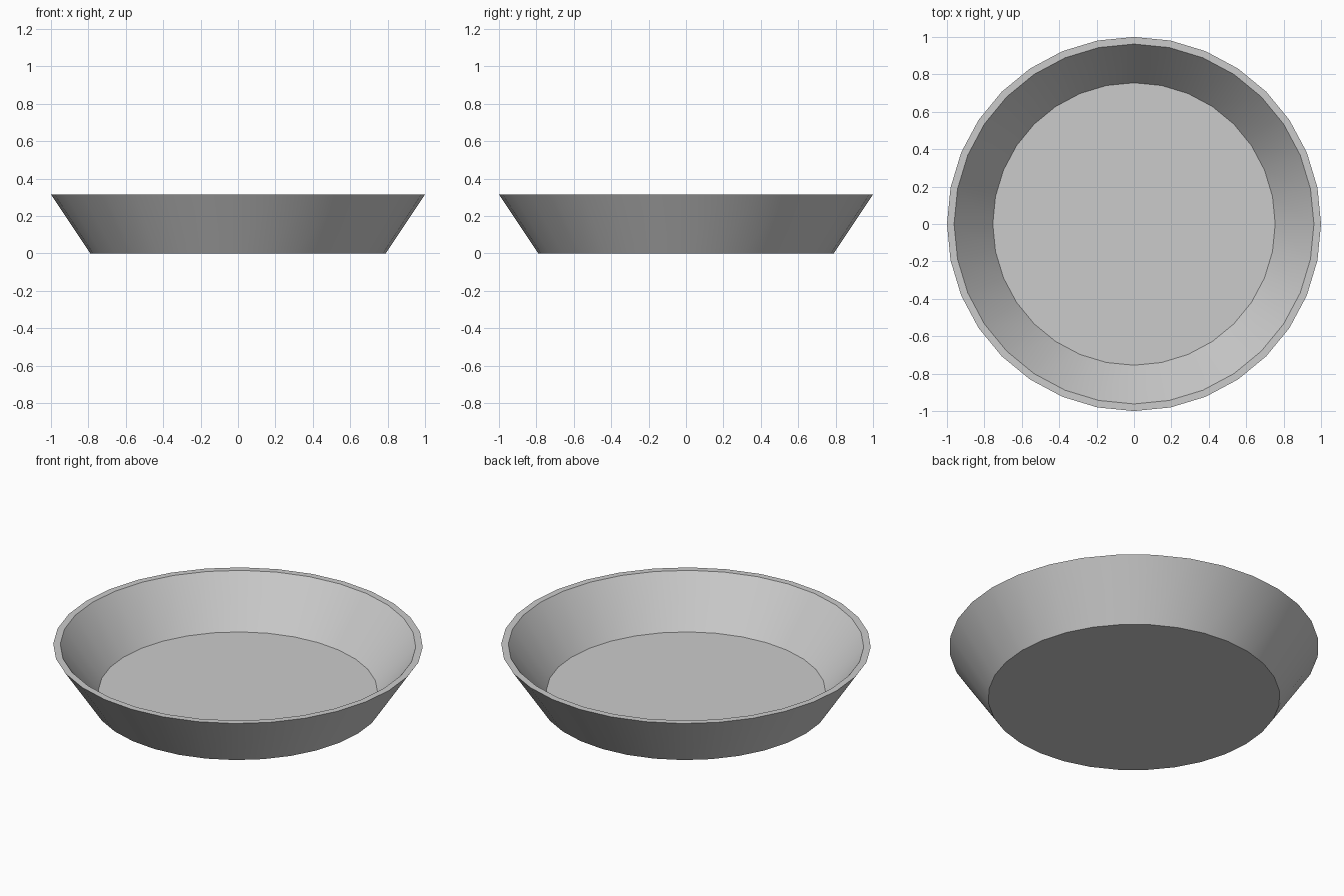
import bpy, bmesh
from math import cos, sin, pi, radians

if "Cube" in bpy.data.objects:
    bpy.data.objects.remove(bpy.data.objects["Cube"])

SIDES = 32
# radius, height: outer foot, outer rim, inner rim, inner floor
PROFILE = [(0.79, 0.0), (1.0, 0.316), (0.962, 0.316), (0.755, 0.045)]

# Dish: profile rings bridged together, capped below and inside
bm = bmesh.new()
rings = [[bm.verts.new((r * cos(2 * pi * i / SIDES), r * sin(2 * pi * i / SIDES), z))
          for i in range(SIDES)] for r, z in PROFILE]
for a, b in zip(rings, rings[1:]):
    for i in range(SIDES):
        j = (i + 1) % SIDES
        bm.faces.new((a[i], a[j], b[j], b[i]))
bm.faces.new(rings[0][::-1])
bm.faces.new(rings[-1])
bmesh.ops.recalc_face_normals(bm, faces=bm.faces)

mesh = bpy.data.meshes.new("dish")
bm.to_mesh(mesh)
bm.free()
dish = bpy.data.objects.new("dish", mesh)
bpy.context.collection.objects.link(dish)

# Smooth walls, crisp rim and floor edges
bpy.context.view_layer.objects.active = dish
dish.select_set(True)
bpy.ops.object.shade_smooth_by_angle(angle=radians(30))
